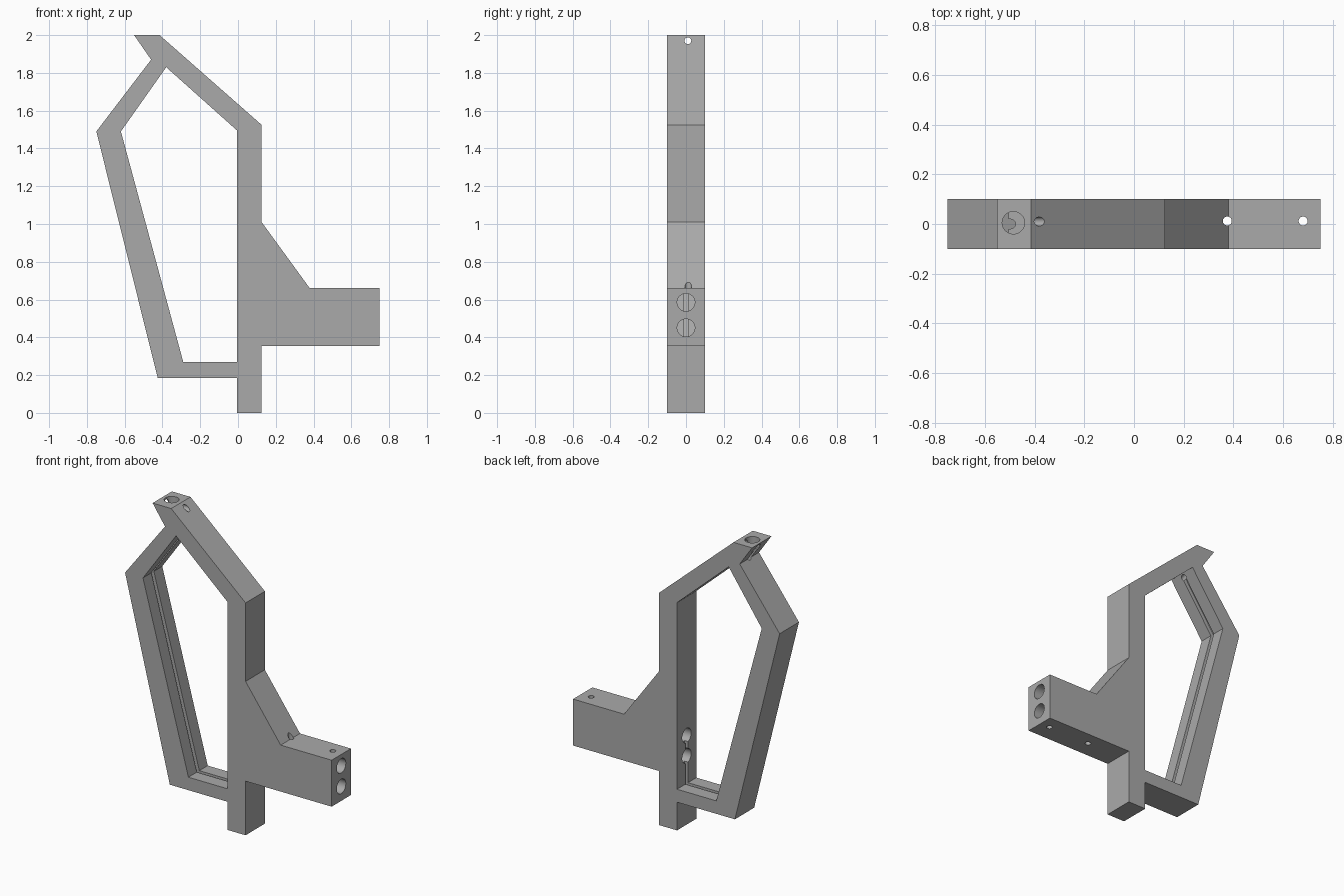
import bpy
import bmesh
from mathutils import Vector

cube = bpy.data.objects.get("Cube")
if cube:
    bpy.data.objects.remove(cube, do_unlink=True)

grey = bpy.data.materials.new("plain_grey")
grey.use_nodes = True
colour = (0.4, 0.4, 0.4, 1)
grey.diffuse_color = colour
grey.node_tree.nodes["Principled BSDF"].inputs["Base Color"].default_value = colour


def finish(name, bm):
    bmesh.ops.recalc_face_normals(bm, faces=bm.faces)
    mesh = bpy.data.meshes.new(name)
    bm.to_mesh(mesh)
    bm.free()
    mesh.materials.append(grey)
    obj = bpy.data.objects.new(name, mesh)
    bpy.context.collection.objects.link(obj)
    return obj


def plate(name, outline, y_min, y_max):
    """Extrude an x-z outline along y."""
    bm = bmesh.new()
    face = bm.faces.new([bm.verts.new((x, y_min, z)) for x, z in outline])
    result = bmesh.ops.extrude_face_region(bm, geom=[face])
    verts = [v for v in result["geom"] if isinstance(v, bmesh.types.BMVert)]
    bmesh.ops.translate(bm, verts=verts, vec=(0, y_max - y_min, 0))
    return finish(name, bm)


def drill(name, start, end, radius):
    """Round cutter running between two points."""
    a, b = Vector(start), Vector(end)
    bm = bmesh.new()
    bmesh.ops.create_cone(bm, cap_ends=True, segments=32, radius1=radius,
                          radius2=radius, depth=(b - a).length)
    obj = finish(name, bm)
    obj.location = (a + b) / 2
    obj.rotation_euler = (b - a).to_track_quat("Z", "Y").to_euler()
    return obj


# Frame body with hook head, post, gusset and side arm
frame = plate("frame_body", [
    (-0.55, 2), (-0.415, 2), (0.125, 1.525), (0.125, 1.01), (0.38, 0.66),
    (0.75, 0.66), (0.75, 0.355), (0.125, 0.355), (0.125, 0), (-0.005, 0),
    (-0.005, 0.185), (-0.425, 0.185), (-0.75, 1.49), (-0.46, 1.87)], -0.1, 0.1)

cutters = [
    # Central opening
    plate("opening_cutter", [(-0.005, 0.27), (-0.29, 0.27), (-0.62, 1.49),
                             (-0.38, 1.83), (-0.005, 1.495)], -0.12, 0.12),
    # Cable groove along the inner faces, ending at the arm bores
    plate("groove_cutter", [
        (-0.40, 1.845), (-0.65, 1.49), (-0.31, 0.245), (0.02, 0.245),
        (0.02, 0.6), (-0.05, 0.6), (-0.05, 1.4), (-0.38, 1.79)], -0.013, 0.013),
    # Socket in the head, its cable passage and cross hole
    drill("socket_cutter", (-0.485, 0.005, 1.935), (-0.485, 0.005, 2.1), 0.045),
    drill("passage_cutter", (-0.51, 0, 1.945), (-0.37, 0, 1.775), 0.02),
    drill("cross_hole_cutter", (-0.7, 0.01, 1.97), (-0.2, 0.01, 1.97), 0.018),
]
# Long bores through the arm
for z in (0.45, 0.585):
    cutters.append(drill("bore_cutter", (-0.1, 0, z), (0.9, 0, z), 0.047))
# Vertical screw holes
for x in (0.375, 0.68):
    cutters.append(drill("screw_hole_cutter", (x, 0.012, 0.2), (x, 0.012, 0.8), 0.018))

bpy.context.view_layer.objects.active = frame
for cutter in cutters:
    cutter.hide_render = True
    mod = frame.modifiers.new(cutter.name, "BOOLEAN")
    mod.operation = "DIFFERENCE"
    mod.solver = "EXACT"
    mod.object = cutter
    bpy.ops.object.modifier_apply(modifier=mod.name)
    bpy.data.objects.remove(cutter, do_unlink=True)

bpy.ops.object.select_all(action="DESELECT")
frame.select_set(True)
bpy.ops.object.shade_smooth_by_angle(angle=0.4)
